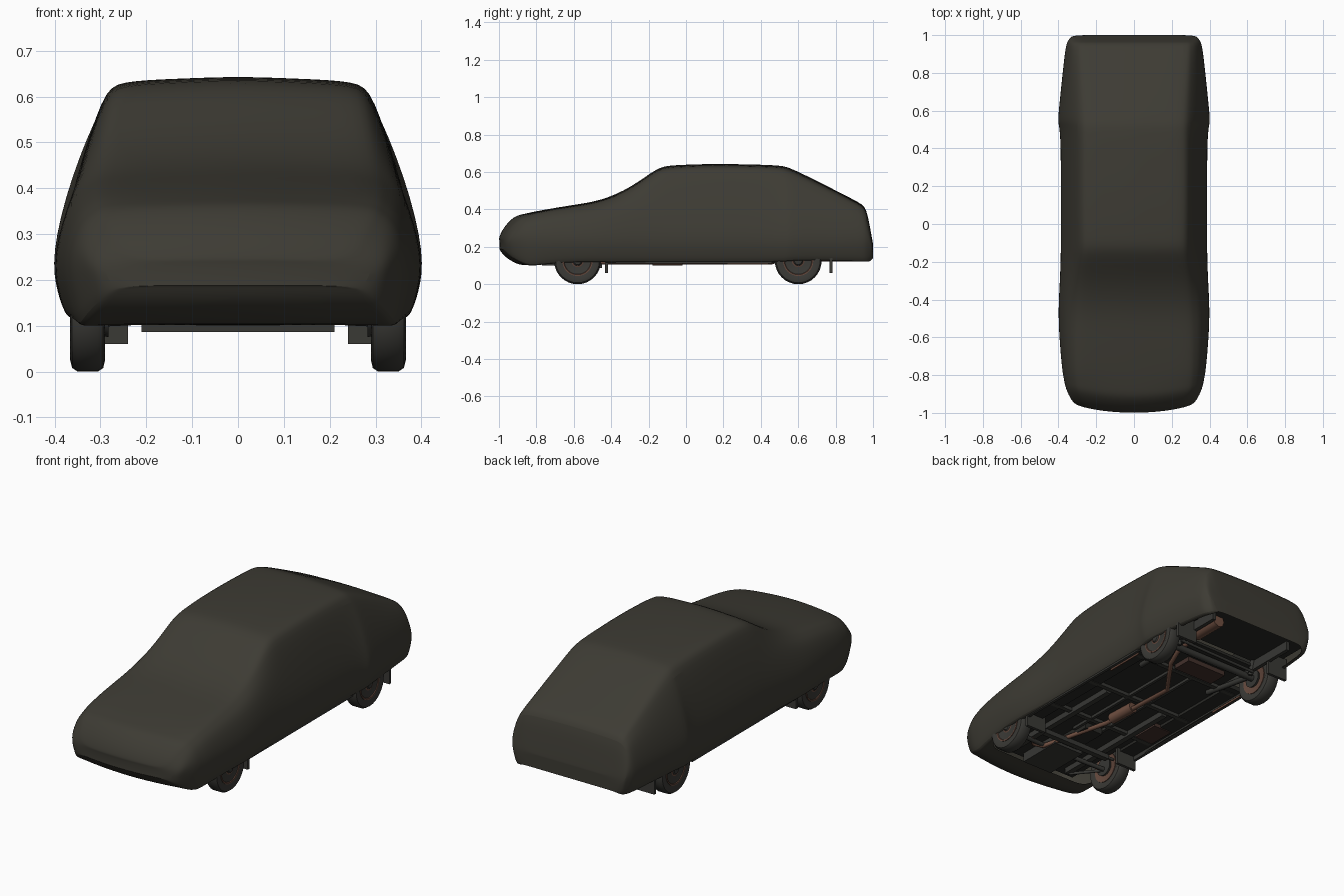
import bpy, bmesh, math
from mathutils import Vector

if "Cube" in bpy.data.objects:
    bpy.data.objects.remove(bpy.data.objects["Cube"])


def material(name, rgb):
    m = bpy.data.materials.new(name)
    m.diffuse_color = (*rgb, 1)
    m.use_nodes = True
    m.node_tree.nodes["Principled BSDF"].inputs["Base Color"].default_value = m.diffuse_color
    return m


CLOTH = material("dark olive cloth", (0.047, 0.044, 0.034))
RUBBER = material("tyre rubber", (0.042, 0.041, 0.036))
RUST = material("rusty metal", (0.16, 0.078, 0.052))
RIM = material("rusty wheel", (0.125, 0.065, 0.046))
BLACK = material("underbody black", (0.022, 0.022, 0.019))
STEEL = material("dark steel", (0.038, 0.038, 0.034))
MAROON = material("primer brown", (0.055, 0.03, 0.024))


def finish(name, bm, mat, smooth=True):
    bmesh.ops.recalc_face_normals(bm, faces=bm.faces)
    me = bpy.data.meshes.new(name)
    bm.to_mesh(me)
    bm.free()
    ob = bpy.data.objects.new(name, me)
    bpy.context.collection.objects.link(ob)
    me.materials.append(mat)
    if smooth:
        bpy.ops.object.select_all(action='DESELECT')
        ob.select_set(True)
        bpy.context.view_layer.objects.active = ob
        bpy.ops.object.shade_smooth_by_angle(angle=math.radians(40))
    return ob


def box(name, lo, hi, mat):
    bm = bmesh.new()
    bmesh.ops.create_cube(bm, size=1)
    for v in bm.verts:
        v.co = Vector([(a + b) / 2 + c * (b - a) for a, b, c in zip(lo, hi, v.co)])
    return finish(name, bm, mat, False)


def pair(name, lo, hi, mat):
    box(name + "_right", lo, hi, mat)
    box(name + "_left", (-hi[0], lo[1], lo[2]), (-lo[0], hi[1], hi[2]), mat)


def tube(name, points, radius, mat):
    cu = bpy.data.curves.new(name, 'CURVE')
    cu.dimensions = '3D'
    cu.bevel_depth = radius
    cu.bevel_resolution = 2
    cu.use_fill_caps = True
    sp = cu.splines.new('POLY')
    sp.points.add(len(points) - 1)
    for p, co in zip(sp.points, points):
        p.co = (*co, 1)
    cu.materials.append(mat)
    ob = bpy.data.objects.new(name, cu)
    bpy.context.collection.objects.link(ob)


def lathe_x(name, profile, centre, mat, steps=32):
    # revolve (x, radius) points around an axle along x
    bm = bmesh.new()
    rings = []
    for x, r in profile:
        rings.append([bm.verts.new((centre[0] + x,
                                    centre[1] + r * math.cos(2 * math.pi * i / steps),
                                    centre[2] + r * math.sin(2 * math.pi * i / steps)))
                      for i in range(steps)])
    for a, b in zip(rings, rings[1:]):
        for i in range(steps):
            j = (i + 1) % steps
            bm.faces.new((a[i], a[j], b[j], b[i]))
    bm.faces.new(rings[0])
    bm.faces.new(rings[-1])
    return finish(name, bm, mat)


def section(top, roof, wide, hem):
    # right half of a cover section: roof, shoulder, belt, widest line, hem
    belt = min(0.425, 0.8 * top + 0.03)
    widest = min(0.25, top - 0.04)
    tuck = wide * (0.97 - 0.06 * max(0, min(1, (top - 0.3) / 0.15)))
    drop = min(0.035, (top - belt) * 0.5)
    low = wide - 0.025
    return [(roof * 0.5, top - drop * 0.15), (roof, top - drop * 0.3),
            (roof + (tuck - roof) * 0.36, top - drop), (tuck, belt), (wide + 0.007, widest),
            (wide - 0.008, widest * 0.4 + hem * 0.6), (low, hem), (low - 0.025, hem + 0.006)]


# Cloth cover stations: y, top height, roof half-width, widest half-width, hem height
stations = [
    (-1.002, 0.250, 0.24, 0.300, 0.185),
    (-0.980, 0.302, 0.26, 0.330, 0.145),
    (-0.925, 0.363, 0.29, 0.362, 0.110),
    (-0.880, 0.375, 0.295, 0.370, 0.092),
    (-0.780, 0.396, 0.30, 0.380, 0.100),
    (-0.600, 0.426, 0.30, 0.396, 0.115),
    (-0.450, 0.448, 0.29, 0.402, 0.113),
    (-0.290, 0.520, 0.275, 0.392, 0.113),
    (-0.150, 0.628, 0.255, 0.388, 0.113),
    (-0.080, 0.638, 0.257, 0.388, 0.113),
    (0.150, 0.647, 0.262, 0.388, 0.113),
    (0.495, 0.639, 0.258, 0.388, 0.115),
    (0.535, 0.630, 0.255, 0.405, 0.118),
    (0.600, 0.605, 0.258, 0.399, 0.125),
    (0.930, 0.437, 0.285, 0.365, 0.118),
    (0.963, 0.415, 0.285, 0.354, 0.116),
    (0.986, 0.295, 0.270, 0.338, 0.118),
    (1.000, 0.215, 0.260, 0.320, 0.135),
]
bm = bmesh.new()
rows = []
for y, top, *rest in stations:
    half = section(top, *rest)
    ring = [(-x, z) for x, z in reversed(half)] + [(0, top)] + half
    bow = 0.045 if y < -0.85 else 0
    rows.append([bm.verts.new((x, y + bow * (x / 0.33) ** 2, z)) for x, z in ring])
for a, b in zip(rows, rows[1:]):
    for i in range(len(a) - 1):
        bm.faces.new((a[i], a[i + 1], b[i + 1], b[i]))


def close_end(row, station_y, under):
    # curved end panel: strips across the car, continued below along the hem
    n, m = len(row), len(row) // 2
    bow = 0.045 if station_y < 0 else 0
    sides = [(row[i], row[n - 1 - i], station_y) for i in range(m - 3, -1, -1)]
    sides += [(r[0], r[-1], y) for r, y in under]
    levels = [row[m - 2:m + 3]]
    for left, right, y in sides:
        inner = [bm.verts.new((t * right.co.x, y + bow * (t * right.co.x / 0.33) ** 2, right.co.z))
                 for t in (-0.6, 0, 0.6)]
        levels.append([left] + inner + [right])
    for a, b in zip(levels, levels[1:]):
        for i in range(4):
            bm.faces.new((a[i], a[i + 1], b[i + 1], b[i]))


close_end(rows[0], stations[0][0], [(rows[k], stations[k][0]) for k in range(1, 5)])
close_end(rows[-1], stations[-1][0], [])
cover = finish("car_cover", bm, CLOTH)
cover.data.polygons.foreach_set("use_smooth", [True] * len(cover.data.polygons))
sub = cover.modifiers.new("soft cloth", 'SUBSURF')
sub.levels = sub.render_levels = 2

# Wheels: tyre, rim and hub on all four corners
for end, wy in (("front", -0.58), ("rear", 0.60)):
    for side, s in (("right", 1), ("left", -1)):
        c = (s * 0.328, wy, 0.125)
        lathe_x(f"{end}_tyre_{side}",
                [(s * x, r) for x, r in ((-0.030, 0.080), (-0.038, 0.100), (-0.034, 0.117),
                 (-0.022, 0.125), (0.022, 0.125), (0.034, 0.117), (0.038, 0.100), (0.030, 0.080))],
                c, RUBBER)
        lathe_x(f"{end}_rim_{side}",
                [(s * x, r) for x, r in ((-0.032, 0.077), (-0.034, 0.081), (0.034, 0.081),
                 (0.034, 0.074), (0.022, 0.066), (0.026, 0.040), (0.032, 0.030))], c, RIM)
        lathe_x(f"{end}_hub_{side}", [(s * -0.045, 0.050), (s * 0.030, 0.028), (s * 0.037, 0.020)],
                c, STEEL, 16)
        for k in range(8):           # dark slots around the rim
            a = 2 * math.pi * k / 8
            lathe_x(f"{end}_rim_slot_{side}_{k}", [(s * 0.018, 0.009), (s * 0.0265, 0.009)],
                    (c[0], wy + 0.053 * math.cos(a), 0.125 + 0.053 * math.sin(a)), BLACK, 8)

# Floor pan, leaving the wheel arches open
box("floor_centre", (-0.26, -0.80, 0.150), (0.26, 0.66, 0.165), BLACK)
box("boot_floor", (-0.26, 0.66, 0.180), (0.26, 0.96, 0.195), BLACK)
pair("floor_side", (0.26, -0.42, 0.135), (0.365, 0.44, 0.160), BLACK)
pair("floor_rear_corner", (0.26, 0.76, 0.180), (0.34, 0.95, 0.195), BLACK)
for y0, y1, n in ((-0.74, -0.42, "front"), (0.44, 0.76, "rear")):
    pair(n + "_inner_arch", (0.25, y0, 0.15), (0.26, y1, 0.30), BLACK)
    pair(n + "_arch_roof", (0.25, y0, 0.29), (0.37, y1, 0.30), BLACK)

# Frame rails, sills and cross members
pair("sill", (0.345, -0.42, 0.112), (0.360, 0.46, 0.140), STEEL)
pair("brake_line", (0.335, 0.22, 0.106), (0.342, 0.44, 0.116), RUST)
pair("frame_rail", (0.17, -0.75, 0.120), (0.20, 0.02, 0.152), STEEL)
pair("rear_rail", (0.235, 0.40, 0.130), (0.255, 0.93, 0.182), STEEL)
pair("tunnel_side", (0.055, -0.40, 0.135), (0.070, 0.42, 0.152), STEEL)
for i, y in enumerate((-0.28, 0.02, 0.38)):
    box(f"cross_member_{i}", (-0.33, y, 0.132), (0.33, y + 0.025, 0.152), STEEL)
box("floor_patch", (-0.33, -0.25, 0.130), (-0.22, -0.10, 0.152), MAROON)
box("fuel_tank", (-0.16, 0.42, 0.125), (0.08, 0.53, 0.152), MAROON)

# Engine, sump, subframe and front suspension
box("engine_sump", (-0.09, -0.77, 0.100), (0.09, -0.52, 0.152), STEEL)
box("gearbox", (-0.055, -0.52, 0.115), (0.055, -0.32, 0.152), BLACK)
box("front_subframe", (-0.21, -0.48, 0.086), (0.21, -0.45, 0.112), STEEL)
for side, s in (("right", 1), ("left", -1)):
    tube(f"front_control_arm_{side}", [(s * 0.09, -0.60, 0.12), (s * 0.30, -0.58, 0.11)], 0.012, STEEL)
    tube(f"front_strut_rod_{side}", [(s * 0.19, -0.74, 0.12), (s * 0.29, -0.59, 0.11)], 0.008, STEEL)
    tube(f"trailing_arm_{side}", [(s * 0.22, 0.32, 0.14), (s * 0.25, 0.60, 0.115)], 0.014, STEEL)
    tube(f"rear_damper_{side}", [(s * 0.24, 0.64, 0.11), (s * 0.23, 0.68, 0.24)], 0.014, STEEL)
tube("steering_rack", [(-0.28, -0.50, 0.13), (0.28, -0.50, 0.13)], 0.008, STEEL)
tube("rear_axle", [(-0.30, 0.60, 0.125), (0.30, 0.60, 0.125)], 0.018, STEEL)
tube("rear_track_rod", [(-0.24, 0.66, 0.12), (0.24, 0.66, 0.13)], 0.008, STEEL)

# Exhaust line with two silencers
tube("exhaust_pipe", [(0.19, -0.58, 0.13), (0.15, -0.62, 0.118), (0.10, -0.60, 0.115), (0.0, -0.22, 0.118),
                      (-0.02, 0.24, 0.118), (0.14, 0.46, 0.118), (0.16, 0.54, 0.145),
                      (0.19, 0.74, 0.150)], 0.012, RUST)
tube("middle_silencer", [(-0.005, -0.18, 0.128), (-0.012, -0.02, 0.128)], 0.028, RUST)
tube("rear_silencer", [(0.19, 0.72, 0.158), (0.19, 0.90, 0.158)], 0.036, RUST)

# Mud flaps behind each wheel
pair("front_mud_flap", (0.240, -0.432, 0.060), (0.360, -0.416, 0.150), RUBBER)
pair("rear_mud_flap", (0.240, 0.766, 0.060), (0.360, 0.782, 0.185), RUBBER)
